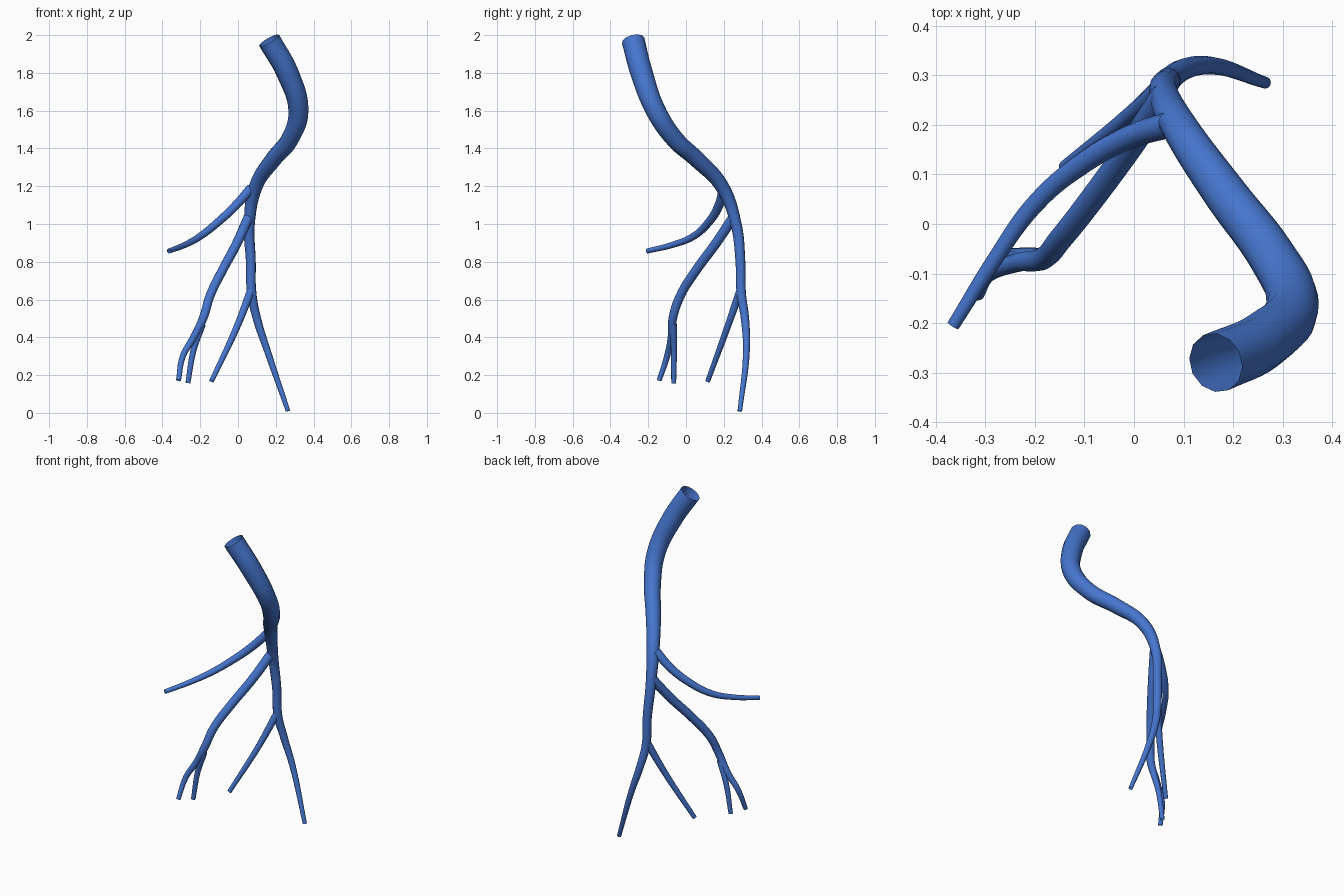
import bpy
import math

cube = bpy.data.objects.get("Cube")
if cube:
    bpy.data.objects.remove(cube, do_unlink=True)

# Single flat colour
blue = bpy.data.materials.new("vessel_blue")
blue.use_nodes = True
colour = (0.06, 0.18, 0.62, 1.0)
blue.diffuse_color = colour
blue.node_tree.nodes["Principled BSDF"].inputs["Base Color"].default_value = colour


def tube(name, path):
    """Open, tapering twelve-sided tube through (x, y, z, radius) points."""
    curve = bpy.data.curves.new(name + "_path", "CURVE")
    curve.dimensions = "3D"
    curve.resolution_u = 6
    curve.bevel_depth = 1.0
    curve.bevel_resolution = 4
    curve.use_fill_caps = False
    spline = curve.splines.new("BEZIER")
    spline.bezier_points.add(len(path) - 1)
    for point, (x, y, z, radius) in zip(spline.bezier_points, path):
        point.co = (x, y, z)
        point.radius = radius
        point.handle_left_type = point.handle_right_type = "AUTO"
    helper = bpy.data.objects.new(name + "_path", curve)
    bpy.context.scene.collection.objects.link(helper)
    graph = bpy.context.evaluated_depsgraph_get()
    mesh = bpy.data.meshes.new_from_object(helper.evaluated_get(graph))
    bpy.data.objects.remove(helper, do_unlink=True)
    mesh.materials.clear()
    mesh.materials.append(blue)
    obj = bpy.data.objects.new(name, mesh)
    bpy.context.scene.collection.objects.link(obj)
    bpy.ops.object.select_all(action="DESELECT")
    obj.select_set(True)
    bpy.context.view_layer.objects.active = obj
    bpy.ops.object.shade_smooth_by_angle(angle=math.radians(50))
    return obj


# Main trunk, wide at the top and narrow at the foot
tube("trunk", [
    (.165, -.28, 1.972, .061), (.262, -.235, 1.8, .059), (.32, -.16, 1.6, .053),
    (.275, -.06, 1.45, .048), (.185, .06, 1.34, .044), (.095, .19, 1.2, .037),
    (.06, .265, 1.0, .029), (.068, .288, .8, .026), (.072, .292, .64, .025),
    (.1, .312, .5, .022), (.155, .32, .33, .018), (.265, .285, .01, .012)])

# Upper side branch
tube("upper_branch", [
    (.07, .2, 1.19, .026), (-.01, .175, 1.1, .024), (-.1, .125, 1.015, .022),
    (-.2, .04, .935, .019), (-.28, -.07, .89, .016), (-.365, -.205, .857, .013)])

# Middle side branch and its fork
tube("middle_branch", [
    (.062, .26, 1.05, .027), (-.005, .16, .9, .026), (-.085, .05, .75, .025),
    (-.148, -.03, .62, .024), (-.185, -.07, .5, .023), (-.235, -.078, .4, .019),
    (-.292, -.1, .3, .016), (-.315, -.142, .172, .013)])
tube("middle_branch_fork", [
    (-.19, -.068, .47, .02), (-.236, -.064, .33, .016), (-.265, -.065, .158, .013)])

# Lower side branch
tube("lower_branch", [
    (.07, .288, .65, .022), (-.008, .218, .45, .018), (-.14, .115, .168, .013)])
